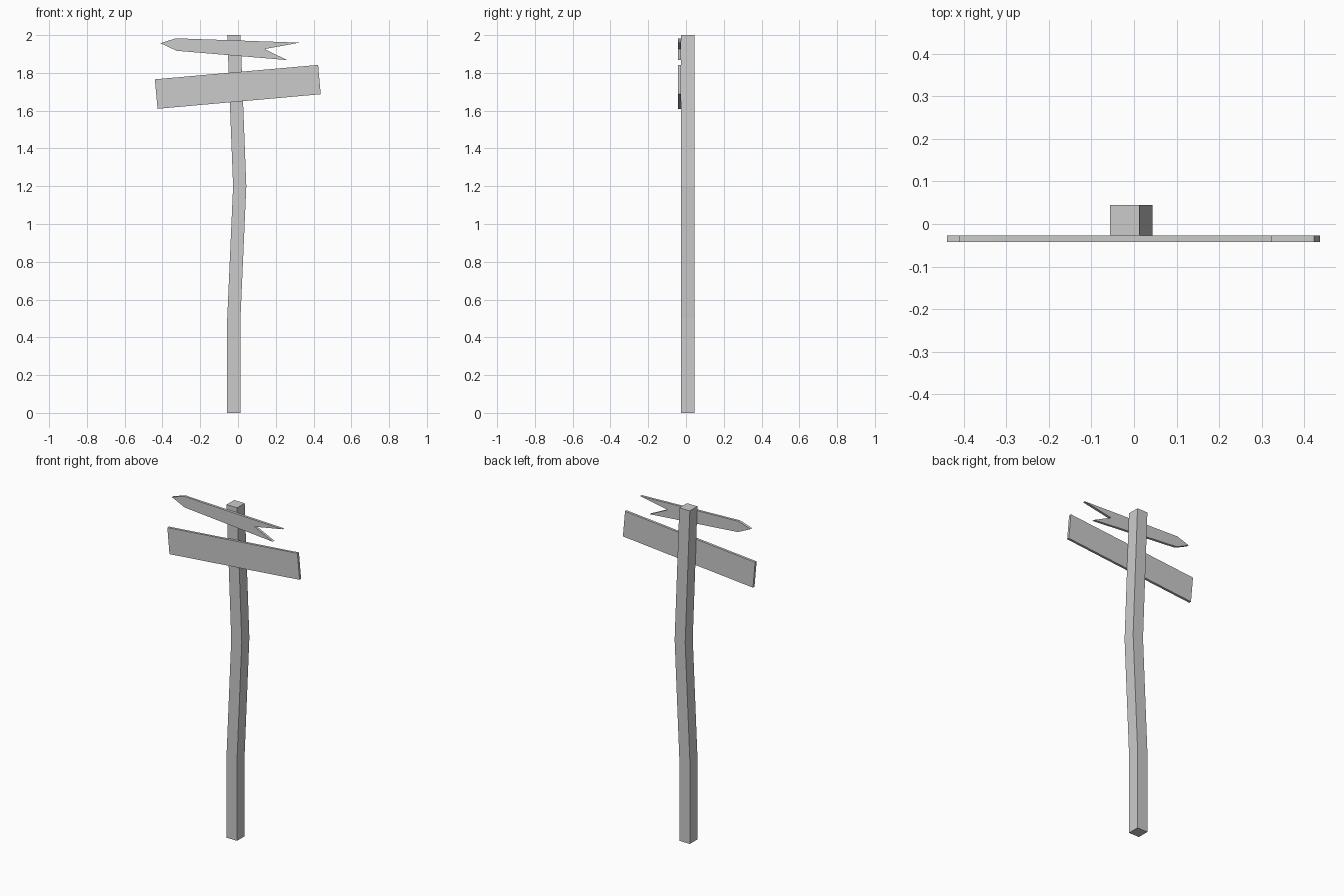
import bpy
import bmesh

cube = bpy.data.objects.get("Cube")
if cube:
    bpy.data.objects.remove(cube, do_unlink=True)

grey = bpy.data.materials.new("plain_grey")
grey.use_nodes = True
colour = (0.6, 0.6, 0.6, 1)
grey.diffuse_color = colour
grey.node_tree.nodes["Principled BSDF"].inputs["Base Color"].default_value = colour


def extrude_outline(name, outline, y_front, y_back):
    """Extrude a front-facing (x, z) outline from y_front to y_back."""
    bm = bmesh.new()
    face = bm.faces.new([bm.verts.new((x, y_front, z)) for x, z in outline])
    result = bmesh.ops.extrude_face_region(bm, geom=[face], use_keep_orig=True)
    moved = [g for g in result["geom"] if isinstance(g, bmesh.types.BMVert)]
    bmesh.ops.translate(bm, verts=moved, vec=(0, y_back - y_front, 0))
    bmesh.ops.recalc_face_normals(bm, faces=bm.faces)
    mesh = bpy.data.meshes.new(name)
    bm.to_mesh(mesh)
    bm.free()
    mesh.materials.append(grey)
    obj = bpy.data.objects.new(name, mesh)
    bpy.context.collection.objects.link(obj)
    return obj


FRONT, JOIN, BACK = -0.042, -0.027, 0.045

# Crooked square post, bent at two heights
width = 0.07
left_edge = [(-0.057, 0), (-0.057, 0.5), (-0.026, 1.2), (-0.057, 2)]
right_edge = [(x + width, z) for x, z in reversed(left_edge)]
extrude_outline("post", left_edge + right_edge, JOIN, BACK)

# Tilted rectangular board
extrude_outline("sign_board",
                [(-0.44, 1.766), (0.424, 1.842), (0.438, 1.687), (-0.426, 1.61)],
                FRONT, JOIN)

# Arrow board with a blunt point and a notched tail
extrude_outline("arrow_board",
                [(-0.41, 1.957), (-0.33, 1.983), (0.325, 1.96),
                 (0.14, 1.926), (0.26, 1.868), (-0.325, 1.917)],
                FRONT, JOIN)
